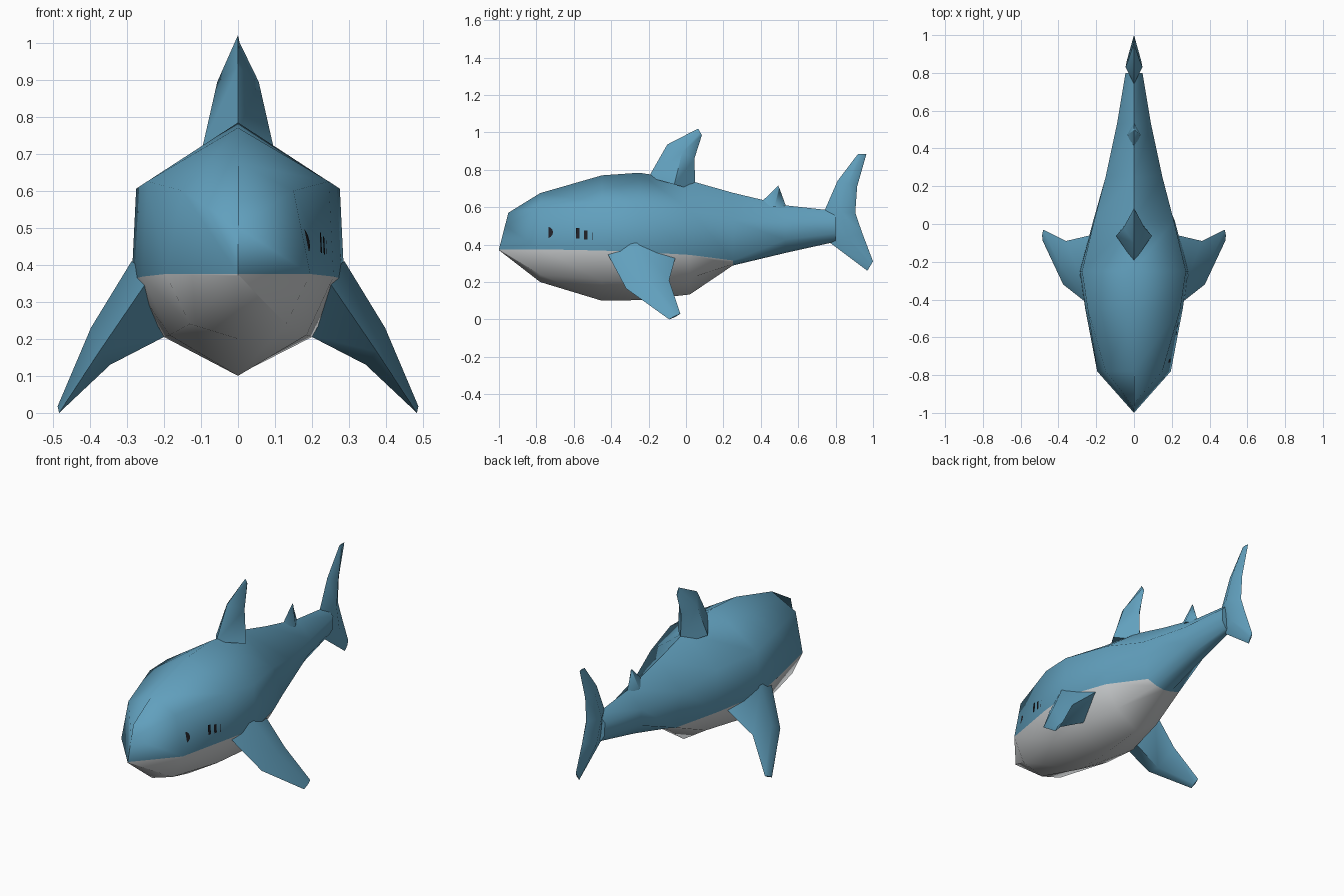
import bpy, bmesh, math
from mathutils import Vector
from mathutils.bvhtree import BVHTree

if "Cube" in bpy.data.objects:
    bpy.data.objects.remove(bpy.data.objects["Cube"])


def material(name, rgb):
    m = bpy.data.materials.new(name)
    m.diffuse_color = (*rgb, 1)
    m.use_nodes = True
    m.node_tree.nodes["Principled BSDF"].inputs["Base Color"].default_value = m.diffuse_color
    return m


BLUE = material("ocean blue", (0.12, 0.35, 0.51))
PALE = material("belly grey", (0.62, 0.64, 0.65))
PINK = material("mouth pink", (0.48, 0.19, 0.22))
DARK = material("eye black", (0.015, 0.015, 0.02))


def finish(bm, name, mats, smooth=True):
    mesh = bpy.data.meshes.new(name)
    bm.to_mesh(mesh)
    bm.free()
    for m in mats:
        mesh.materials.append(m)
    ob = bpy.data.objects.new(name, mesh)
    bpy.context.collection.objects.link(ob)
    if smooth:
        bpy.ops.object.select_all(action='DESELECT')
        ob.select_set(True)
        bpy.context.view_layer.objects.active = ob
        bpy.ops.object.shade_smooth_by_angle(angle=math.radians(65))
    return ob


def loft(name, rings, mats=(BLUE,), rule=None):
    """Skin a list of equal-length closed rings, capping both ends."""
    bm = bmesh.new()
    vs = [[bm.verts.new(p) for p in r] for r in rings]
    n = len(vs[0])
    for i in range(len(vs) - 1):
        for k in range(n):
            j = (k + 1) % n
            f = bm.faces.new((vs[i][k], vs[i][j], vs[i + 1][j], vs[i + 1][k]))
            if rule and rule(i, k):
                f.material_index = 1
    bm.faces.new(vs[0])
    bm.faces.new(vs[-1])
    bmesh.ops.remove_doubles(bm, verts=bm.verts, dist=0.0005)
    bmesh.ops.recalc_face_normals(bm, faces=bm.faces)
    return finish(bm, name, mats)


# Body: y, top z, shoulder x z, belly line x z, lower x z, bottom z
sections = [
    (-0.78, .675, .150, .600, .195, .375, .130, .240, .200),
    (-0.45, .770, .245, .625, .258, .368, .185, .210, .100),
    (-0.25, .784, .275, .605, .287, .360, .200, .205, .103),
    (0.02, .742, .210, .585, .215, .345, .140, .220, .133),
    (0.25, .677, .150, .530, .110, .315, .050, .295, .288),
    (0.53, .610, .090, .520, .075, .425, .040, .370, .355),
    (0.80, .580, .045, .535, .042, .460, .020, .425, .415),
]
rings = [[(0, -.95, .57), (0, -.968, .50), (0, -1, .375), (0, -1, .37), (0, -1, .37),
          (0, -1, .37), (0, -1, .375), (0, -.968, .50)]]
for y, zt, xu, zu, xm, zm, xl, zl, zb in sections:
    rings.append([(0, y, zt), (xu, y, zu), (xm, y, zm), (xl, y, zl), (0, y, zb),
                  (-xl, y, zl), (-xm, y, zm), (-xu, y, zu)])
body = loft("body", rings, (BLUE, PALE), lambda i, k: i < 5 and 2 <= k <= 5)


# Upright fins: rows of lead y z, trail y z, half thickness
def upright_fin(name, rows):
    out = []
    for ly, lz, ty, tz, t in rows:
        my, mz = ly * .45 + ty * .55, lz * .45 + tz * .55
        out.append([(0, ly, lz), (t, my, mz), (0, ty, tz), (-t, my, mz)])
    loft(name, out)


upright_fin("dorsal_fin", [(-.20, .76, .05, .69, .095), (-.10, .935, .045, .86, .056),
                           (.065, 1.02, .085, .985, .004)])
upright_fin("rear_dorsal_fin", [(.39, .615, .54, .59, .035), (.493, .715, .500, .70, .003)])
upright_fin("tail_fin", [(.92, .885, .965, .885, .004), (.81, .74, .915, .71, .03),
                         (.74, .58, .905, .57, .045), (.77, .41, .943, .46, .038),
                         (.97, .26, 1.0, .31, .004)])

# Side fins: each ring is lead, outer, trail, inner
for s, side in ((1, "right"), (-1, "left")):
    fin = [[(.235, -.43, .37), (.287, -.27, .41), (.19, -.05, .355), (.19, -.20, .21)],
           [(.375, -.32, .165), (.397, -.21, .230), (.36, -.09, .21), (.345, -.21, .13)],
           [(.483, -.09, .0), (.487, -.06, .018), (.48, -.03, .03), (.478, -.06, .012)]]
    loft("pectoral_fin_" + side, [[(s * x, y, z) for x, y, z in r] for r in fin])

# Painted details are thin patches projected onto the body
tree = BVHTree.FromPolygons([v.co for v in body.data.vertices],
                            [p.vertices[:] for p in body.data.polygons])


def project(origin, direction, lift):
    hit, nrm, _, _ = tree.ray_cast(Vector(origin), Vector(direction))
    return hit + nrm * lift


def side_patch(name, s, centre, outline):
    bm = bmesh.new()
    pts = [bm.verts.new(project((s * 2, y, z), (-s, 0, 0), .005)) for y, z in [centre] + outline]
    for i in range(1, len(pts)):
        f = bm.faces.new((pts[0], pts[i], pts[i % (len(pts) - 1) + 1]))
        f.normal_update()
        if f.normal.x * s < 0:
            f.normal_flip()
    finish(bm, name, (DARK,), False)


for s, side in ((1, "right"), (-1, "left")):
    # Eye
    side_patch("eye_" + side, s, (-.778, .465),
               [(-.757 + .045 * math.cos(a * math.pi / 8), .466 + .035 * math.sin(a * math.pi / 8))
                for a in range(16)])
    # Gill slits, long above and short below
    for i in range(5):
        y = -.58 + .042 * i
        for row, z0, z1 in (("upper", .432 - .004 * i, .488 - .011 * i), ("lower", .378, .398)):
            side_patch(f"gill_{row}_{side}_{i + 1}", s, (y, (z0 + z1) / 2),
                       [(y - .009, z0), (y + .009, z0), (y + .009, z1), (y - .009, z1)])

# Mouth: columns of x, upper z, lower z across the front
half = [(.03, .252, .212), (.06, .262, .224), (.09, .267, .234), (.12, .274, .246), (.15, .298, .290)]
cols = [(-x, a, b) for x, a, b in reversed(half)] + [(0, .248, .203)] + half
bm = bmesh.new()
pairs = [[bm.verts.new(project((x, -2, z), (0, 1, 0), .006)) for z in (a, b)] for x, a, b in cols]
for p, q in zip(pairs, pairs[1:]):
    f = bm.faces.new((p[0], p[1], q[1], q[0]))
    f.normal_update()
    if f.normal.y > 0:
        f.normal_flip()
finish(bm, "mouth", (PINK,), False)
